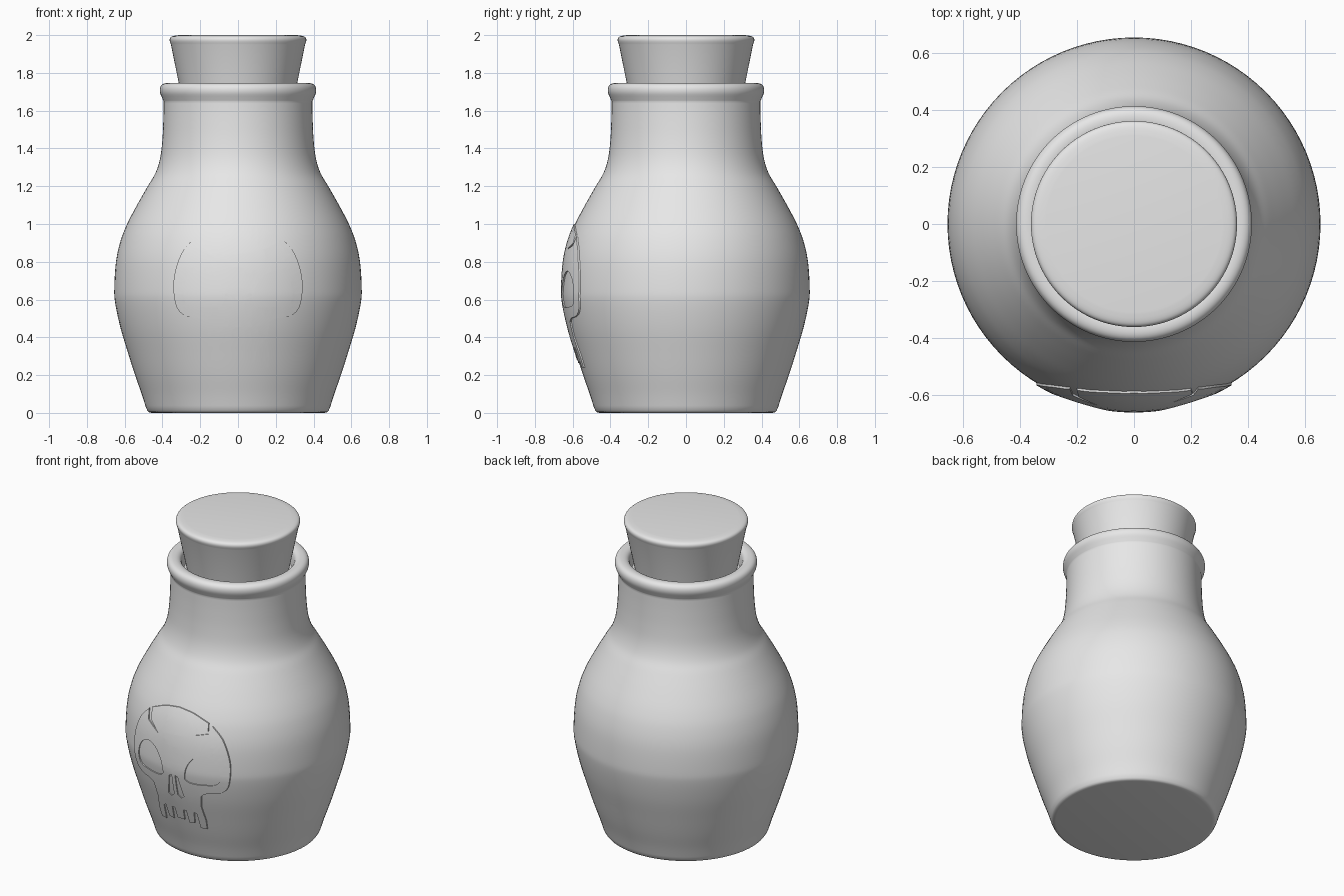
import bpy, bmesh, math
from mathutils import Vector

cube = bpy.data.objects.get("Cube")
if cube:
    bpy.data.objects.remove(cube, do_unlink=True)

clay = bpy.data.materials.new("plain grey")
clay.use_nodes = True
GREY = (0.8, 0.8, 0.8, 1)
clay.diffuse_color = GREY
clay.node_tree.nodes["Principled BSDF"].inputs["Base Color"].default_value = GREY


def smooth(points, steps=5):
    """Dense curve passing through the given points."""
    pts = [Vector(p) for p in points]
    out = []
    for i in range(len(pts) - 1):
        b, c = pts[i], pts[i + 1]
        a, d = pts[max(i - 1, 0)], pts[min(i + 2, len(pts) - 1)]
        for s in range(steps):
            t = s / steps
            out.append(b + (c - a) * t / 2 + (a * 2 - b * 5 + c * 4 - d) * t ** 2 / 2
                       + (b * 3 - a - c * 3 + d) * t ** 3 / 2)
    return out + [pts[-1]]


def finish(name, bm, angle):
    mesh = bpy.data.meshes.new(name)
    bm.to_mesh(mesh)
    bm.free()
    mesh.materials.append(clay)
    obj = bpy.data.objects.new(name, mesh)
    bpy.context.collection.objects.link(obj)
    bpy.ops.object.select_all(action='DESELECT')
    obj.select_set(True)
    bpy.context.view_layer.objects.active = obj
    bpy.ops.object.shade_smooth_by_angle(angle=math.radians(angle))


def lathe(name, profile, sides=96):
    bm = bmesh.new()
    verts = [bm.verts.new((r, 0, z)) for r, z in profile]
    edges = [bm.edges.new(pair) for pair in zip(verts, verts[1:])]
    bmesh.ops.spin(bm, geom=verts + edges, cent=(0, 0, 0), axis=(0, 0, 1),
                   angle=math.tau, steps=sides, use_merge=True)
    bmesh.ops.remove_doubles(bm, verts=bm.verts, dist=1e-4)
    bmesh.ops.recalc_face_normals(bm, faces=bm.faces)
    finish(name, bm, 50)


# Bottle: rounded foot, swelling belly, straight neck and rolled lip
foot = smooth([(.455, 0), (.475, .006), (.488, .03)], 3)
belly = smooth([(.488, .03), (.51, .1), (.545, .2), (.58, .31), (.622, .45),
                (.65, .58), (.655, .66), (.646, .8), (.622, .91), (.587, 1),
                (.535, 1.1), (.478, 1.2), (.437, 1.27), (.412, 1.35),
                (.4, 1.45), (.395, 1.56), (.394, 1.65)])
lip = smooth([(.394, 1.65), (.402, 1.668), (.413, 1.695), (.413, 1.72),
              (.402, 1.738), (.38, 1.746), (.35, 1.742), (.33, 1.72), (.32, 1.65)], 3)
lathe("bottle", [(0, 0)] + foot + belly[1:] + lip[1:] + [(0, 1.65)])

# Stopper: tapered plug with a rounded top edge
rim = smooth([(.355, 1.95), (.362, 1.972), (.357, 1.988), (.34, 1.996), (.31, 2)], 3)
lathe("stopper", [(0, 1.66), (.296, 1.66)] + rim + [(0, 2)])


# Skull relief, wrapped around the belly
def belly_radius(z):
    for (r0, z0), (r1, z1) in zip(belly, belly[1:]):
        if z0 <= z <= z1:
            return r0 + (r1 - r0) * (z - z0) / (z1 - z0)
    return belly[0][0]


def mirrored(points):
    return [(-x, z) for x, z in points]


crown = smooth([(0, 1), (.1, .985), (.2, .945)], 4)
cheek = smooth([(.225, .93), (.29, .86), (.33, .76), (.342, .66), (.325, .56),
                (.28, .515), (.2, .5), (.168, .48)], 4)
jaw = [(.155, .4), (.165, .3), (.16, .24), (.122, .24), (.117, .34), (.1, .35),
       (.09, .27), (.055, .265), (.05, .35), (.03, .35), (.025, .28)]
right_crack = [(.205, .9), (.13, .865), (.21, .885)]
left_crack = [(-.195, .88), (-.12, .82), (-.215, .87)]
outline = (crown + right_crack + cheek + jaw
           + mirrored((crown[1:] + mirrored(left_crack) + cheek + jaw)[::-1]))
eye = smooth([(.075, .58), (.09, .66), (.14, .73), (.205, .75), (.265, .71),
              (.29, .64), (.27, .575), (.19, .56), (.11, .56), (.075, .58)], 4)[:-1]
nostril = [(.012, .59), (.03, .58), (.055, .45), (.035, .435), (.012, .455)]

bm = bmesh.new()
for loop in (outline, eye, mirrored(eye), nostril, mirrored(nostril)):
    verts = [bm.verts.new((x, 0, z)) for x, z in loop]
    for i, v in enumerate(verts):
        bm.edges.new((verts[i - 1], v))
bmesh.ops.triangle_fill(bm, edges=bm.edges, use_beauty=True, normal=(0, -1, 0))

# Slice the flat shape so that it bends smoothly
for i in range(-11, 30):
    for axis in ((1, 0, 0), (0, 0, 1)):
        bmesh.ops.bisect_plane(bm, geom=bm.verts[:] + bm.edges[:] + bm.faces[:],
                               plane_co=Vector(axis) * (i * .035 + .001), plane_no=axis)


def wrap(verts, lift):
    for v in verts:
        v.co.y = -math.sqrt((belly_radius(v.co.z) + lift) ** 2 - v.co.x ** 2)


wrap(bm.verts, .007)
border = [e for e in bm.edges if e.is_boundary]
wall = bmesh.ops.extrude_edge_only(bm, edges=border)["geom"]
wrap([g for g in wall if isinstance(g, bmesh.types.BMVert)], -.01)
bmesh.ops.recalc_face_normals(bm, faces=bm.faces)
if sum(f.normal.y * f.calc_area() for f in bm.faces) > 0:
    bmesh.ops.reverse_faces(bm, faces=bm.faces)
finish("skull_relief", bm, 35)
